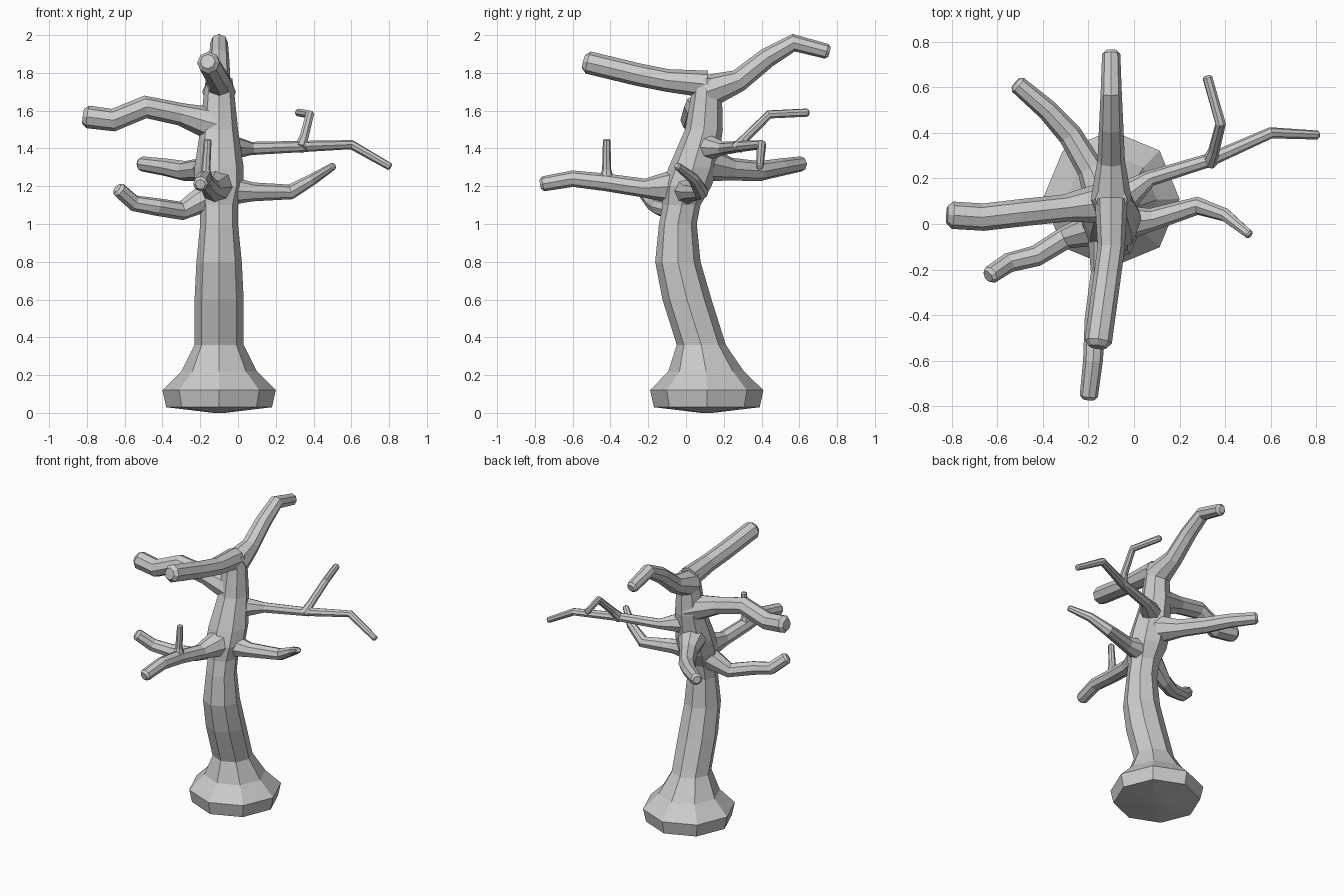
import bpy, bmesh
from math import cos, pi
from mathutils import Matrix, Vector

cube = bpy.data.objects.get("Cube")
if cube:
    bpy.data.objects.remove(cube)

bark = bpy.data.materials.new("grey_bark")
bark.use_nodes = True
grey = (0.6, 0.6, 0.6, 1)
bark.diffuse_color = grey
bark.node_tree.nodes["Principled BSDF"].inputs["Base Color"].default_value = grey

SIDES = 8
TRUNK_X = -0.1


def trunk_centre(height):
    """The trunk sways forward at mid height and back again at the crown."""
    sway = min(max(height - 0.15, 0), 1.5)
    return Vector((TRUNK_X, 0.03 + 0.08 * cos(pi * sway / 0.75), height))


def ring_axes(centres, index, previous_side):
    """Two axes square to the path, carried along from ring to ring without twisting."""
    before = centres[max(index - 1, 0)]
    here = centres[index]
    after = centres[min(index + 1, len(centres) - 1)]
    along = ((here - before).normalized() + (after - here).normalized()).normalized()
    side = previous_side - along * previous_side.dot(along)
    side.normalize()
    return side, along.cross(side)


def skin_rings(name, rings):
    """Join rings of points into one closed, flat-faced object."""
    bm = bmesh.new()
    loops = [[bm.verts.new(point) for point in ring] for ring in rings]
    for lower, upper in zip(loops, loops[1:]):
        for k in range(SIDES):
            following = (k + 1) % SIDES
            bm.faces.new((lower[k], lower[following], upper[following], upper[k]))
    bm.faces.new(reversed(loops[0]))
    bm.faces.new(loops[-1])
    bmesh.ops.recalc_face_normals(bm, faces=bm.faces)
    mesh = bpy.data.meshes.new(name)
    bm.to_mesh(mesh)
    bm.free()
    mesh.materials.append(bark)
    bpy.context.collection.objects.link(bpy.data.objects.new(name, mesh))


def make_ring(centre, side, up, radius):
    axis = side.cross(up)
    return [centre + Matrix.Rotation(2 * pi * k / SIDES, 3, axis) @ side * radius
            for k in range(SIDES)]


def branch(name, root, points, thick, thin, flare=1.8):
    """Tapering branch that flares where it leaves its root and ends in a blunt tip."""
    centres = [root] + [Vector(point) for point in points]
    steps = len(points) - 1
    radii = [thick * flare] + [thick + (thin - thick) * i / steps for i in range(steps + 1)]
    # Chamfered tip
    tip = centres[-1]
    centres[-1] = tip.lerp(centres[-2], 0.4 * thin / (tip - centres[-2]).length)
    centres.append(tip)
    radii.append(thin * 0.65)

    start = (centres[1] - root).normalized()
    side = start.orthogonal() if abs(start.z) > 0.9 else start.cross(Vector((0, 0, 1)))
    rings = []
    for index, radius in enumerate(radii):
        side, up = ring_axes(centres, index, side)
        rings.append(make_ring(centres[index], side, up, radius))
    skin_rings(name, rings)


# Trunk: height and radius, from the flared foot to the fork
trunk_profile = [(0, 0.03), (0.03, 0.28), (0.12, 0.3), (0.22, 0.2), (0.36, 0.13),
                 (0.6, 0.13), (0.8, 0.12), (1, 0.1), (1.1, 0.1), (1.2, 0.13),
                 (1.3, 0.13), (1.5, 0.1), (1.7, 0.08), (1.77, 0.07)]
east, north = Vector((1, 0, 0)), Vector((0, 1, 0))
skin_rings("trunk", [make_ring(trunk_centre(height), east, north, radius)
                     for height, radius in trunk_profile])

# Crown limbs
branch("top_front_limb", trunk_centre(1.74),
       [(-0.1, -0.1, 1.76), (-0.12, -0.25, 1.79), (-0.16, -0.54, 1.86)],
       thick=0.06, thin=0.06, flare=1.2)
branch("top_back_limb", trunk_centre(1.7),
       [(-0.1, 0.28, 1.76), (-0.1, 0.43, 1.88), (-0.1, 0.57, 1.96), (-0.1, 0.76, 1.91)],
       thick=0.06, thin=0.04, flare=1.5)
branch("upper_right_limb", trunk_centre(1.52),
       [(-0.3, 0.07, 1.58), (-0.49, 0.05, 1.62), (-0.66, 0.03, 1.55), (-0.82, 0.04, 1.57)],
       thick=0.06, thin=0.06, flare=1.6)

# Middle limbs
branch("back_right_limb", trunk_centre(1.33),
       [(-0.19, 0.24, 1.29), (-0.28, 0.39, 1.28), (-0.38, 0.5, 1.3), (-0.52, 0.62, 1.32)],
       thick=0.06, thin=0.04)
branch("front_right_limb", trunk_centre(1.18),
       [(-0.3, -0.06, 1.07), (-0.43, -0.14, 1.09), (-0.55, -0.17, 1.11), (-0.64, -0.23, 1.19)],
       thick=0.05, thin=0.04)
branch("front_limb", trunk_centre(1.2),
       [(-0.14, -0.22, 1.19), (-0.17, -0.42, 1.22), (-0.18, -0.6, 1.24), (-0.2, -0.77, 1.21)],
       thick=0.05, thin=0.04, flare=2.2)
branch("front_left_limb", trunk_centre(1.18),
       [(0.08, 0.02, 1.17), (0.28, 0.08, 1.17), (0.4, 0.04, 1.24), (0.51, -0.05, 1.31)],
       thick=0.05, thin=0.02)
branch("back_left_limb", trunk_centre(1.41),
       [(0.07, 0.2, 1.4), (0.33, 0.28, 1.41), (0.6, 0.4, 1.42), (0.81, 0.39, 1.3)],
       thick=0.035, thin=0.02, flare=2.5)

# Twigs
branch("front_twig", Vector((-0.17, -0.42, 1.22)),
       [(-0.17, -0.42, 1.29), (-0.16, -0.42, 1.45)],
       thick=0.024, thin=0.02)
branch("back_left_twig", Vector((0.33, 0.27, 1.4)),
       [(0.35, 0.32, 1.46), (0.38, 0.44, 1.58), (0.32, 0.65, 1.59)],
       thick=0.025, thin=0.022, flare=1.4)
